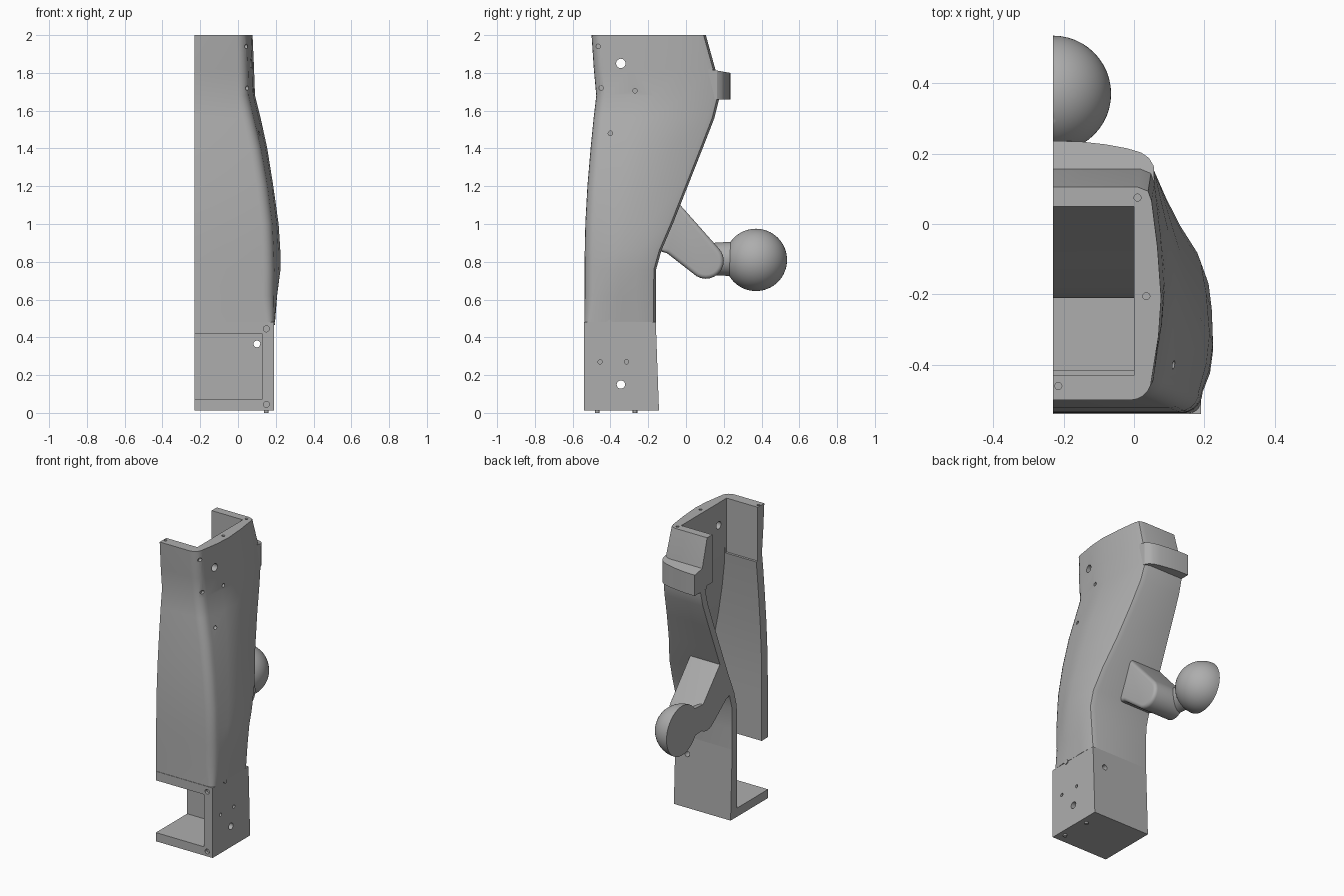
import bpy, bmesh, math
from mathutils import Vector, Matrix

cube = bpy.data.objects.get("Cube")
if cube:
    bpy.data.objects.remove(cube, do_unlink=True)

GREY = (0.42, 0.42, 0.42, 1)
mat = bpy.data.materials.new("plain grey")
mat.use_nodes = True
mat.diffuse_color = GREY
mat.node_tree.nodes["Principled BSDF"].inputs["Base Color"].default_value = GREY
CUT = -0.23   # flat plane where the half shell ends


def make(name, bm):
    bmesh.ops.recalc_face_normals(bm, faces=bm.faces)
    me = bpy.data.meshes.new(name)
    bm.to_mesh(me)
    bm.free()
    ob = bpy.data.objects.new(name, me)
    bpy.context.collection.objects.link(ob)
    me.materials.append(mat)
    return ob


def loft(name, rings):
    bm = bmesh.new()
    rows = [[bm.verts.new(p) for p in r] for r in rings]
    n = len(rows[0])
    for a, b in zip(rows, rows[1:]):
        for i in range(n):
            j = (i + 1) % n
            bm.faces.new((a[i], a[j], b[j], b[i]))
    bm.faces.new(rows[0])
    bm.faces.new(rows[-1])
    return make(name, bm)


def box(name, lo, hi):
    ring = [(lo[0], lo[1]), (hi[0], lo[1]), (hi[0], hi[1]), (lo[0], hi[1])]
    return loft(name, [[(x, y, z) for x, y in ring] for z in (lo[2], hi[2])])


def rod(name, a, b, r):
    a, b = Vector(a), Vector(b)
    bm = bmesh.new()
    m = Matrix.Translation((a + b) / 2) @ (b - a).to_track_quat('Z', 'Y').to_matrix().to_4x4()
    bmesh.ops.create_cone(bm, cap_ends=True, segments=20, radius1=r, radius2=r,
                          depth=(b - a).length, matrix=m)
    return make(name, bm)


def cut(ob, cutters):
    for c in cutters:
        mod = ob.modifiers.new("cut", 'BOOLEAN')
        mod.operation, mod.solver, mod.object = 'DIFFERENCE', 'EXACT', c
        bpy.context.view_layer.objects.active = ob
        bpy.ops.object.modifier_apply(modifier=mod.name)
        bpy.data.objects.remove(c, do_unlink=True)


def smooth(ob, angle=28):
    bpy.ops.object.select_all(action='DESELECT')
    ob.select_set(True)
    bpy.context.view_layer.objects.active = ob
    bpy.ops.object.shade_smooth_by_angle(angle=math.radians(angle))


def halve(bm):
    geom = bm.verts[:] + bm.edges[:] + bm.faces[:]
    r = bmesh.ops.bisect_plane(bm, geom=geom, plane_co=(CUT, 0, 0), plane_no=(-1, 0, 0),
                               clear_outer=True)
    edges = [e for e in r["geom_cut"] if isinstance(e, bmesh.types.BMEdge)]
    bmesh.ops.edgeloop_fill(bm, edges=edges)


# Shell sections: height, front y, back y, side x at front, middle and back
KEYS = [(0.48, -.537, -.16, .19, .19, .19), (0.62, -.537, -.16, .193, .207, .2),
        (0.76, -.537, -.158, .195, .225, .212), (0.86, -.536, -.13, .192, .224, .212),
        (1.0, -.533, -.07, .185, .215, .19), (1.2, -.522, .009, .16, .187, .14),
        (1.4, -.505, .088, .125, .155, .1), (1.56, -.489, .15, .087, .12, .073),
        (1.68, -.475, .18, .06, .09, .06), (1.82, -.488, .155, .057, .085, .058),
        (2.0, -.5, .105, .05, .077, .05)]


def section(k):
    z, yf, yb, xf, xm, xb = k
    ring = [(CUT, yf)]
    r = .035 if z < .6 else .06
    for i in range(6):   # rounded front corner
        t = math.pi / 2 * i / 5
        ring.append((xf - r + r * math.sin(t), yf + r - r * math.cos(t)))
    d = yb - yf
    ring += [((xf + xm) / 2 + .006, yf + .3 * d), (xm, yf + .48 * d), ((xm + xb) / 2 + .003, yf + .72 * d)]
    ring += [(xb, yb - .04), (xb - .01, yb - .012), (xb - .04, yb), (CUT, yb)]
    return [(x, y, z) for x, y in ring]


shell = loft("leg_shell", [section(k) for k in KEYS])

# Hollow of the shell, following the outside
inner = []
for k in [(0.4,) + KEYS[0][1:]] + KEYS[:9]:
    z, yf, yb, xf, xm, xb = k
    x = min(xf, xb) - .06
    inner.append([(-.3, yf + .065, z), (x, yf + .065, z), (x, yb - .05, z), (-.3, yb - .05, z)])
hollow = [loft("hollow", inner), box("top_hollow", (-.3, -.43, 1.64), (0, .05, 2.1))]
holes = [rod("bolt_hole", (-.1, -.345, 1.85), (.3, -.345, 1.85), .025)]
for y, z, x in [(-.465, 1.94, .03), (-.45, 1.72, .04), (-.27, 1.705, .05), (-.4, 1.48, .09)]:
    holes.append(rod("pin_hole", (x, y, z), (.3, y, z), .012))
for x, y in [(.01, .075), (.035, -.205), (-.215, -.46)]:
    holes.append(rod("top_pin_hole", (x, y, 1.96), (x, y, 2.1), .01))
cut(shell, hollow + holes)
smooth(shell)

# Base block with an open front window and slightly raked back
base = box("base_block", (CUT, -.54, .012), (.19, -.16, .48))
for v in base.data.vertices:
    if v.co.y > -.3 and v.co.z < .1:
        v.co.y = -.143
tools = [box("window", (-.3, -.6, .07), (.127, -.21, .42)),
         box("shaft", (-.3, -.472, .3), (.127, -.21, .6)),
         rod("side_hole", (.05, -.345, .15), (.3, -.345, .15), .022),
         rod("back_hole", (.1, -.3, .365), (.1, 0, .365), .018)]
for y in (-.455, -.315):
    tools.append(rod("side_pin_hole", (.16, y, .27), (.3, y, .27), .011))
for z in (.045, .445):
    tools.append(rod("front_screw_hole", (.15, -.6, z), (.15, -.52, z), .016))
cut(base, tools)
smooth(base)

# Small studs under the base and one on the seam
for y in (-.47, -.27):
    smooth(rod("base_stud", (.15, y, 0), (.15, y, .02), .012))
smooth(rod("seam_pin", (.17, -.41, .48), (.196, -.41, .48), .016))

# Curved rim behind the top
plan = [(CUT, .236), (-.15, .234), (-.08, .226), (-.02, .215), (.02, .203), (.042, .188), (.056, .165),
        (.058, .12), (.0, .11), (CUT, .11)]
rim = loft("back_rim", [[(x, y, 1.66) for x, y in plan],
                        [(x, y, 1.842 - .18 * y) for x, y in plan]])
smooth(rim)

# Angled arm with a rounded end and softened outer edge
prof = [(-.065, 1.105), (-.03, 1.1)]
for i in range(13):
    t = math.radians(45 - 180 * i / 12)
    prof.append((.105 + .095 * math.cos(t), .805 + .095 * math.sin(t)))
prof += [(-.1, .845), (-.15, .86)]
bm = bmesh.new()
face = bm.faces.new([bm.verts.new((CUT, y, z)) for y, z in prof])
ext = bmesh.ops.extrude_face_region(bm, geom=[face], use_keep_orig=True)
tip = [v for v in ext["geom"] if isinstance(v, bmesh.types.BMVert)]
bmesh.ops.translate(bm, verts=tip, vec=(.23, 0, 0))
rim_edges = [e for e in bm.edges if all(v.co.x > -.01 for v in e.verts)]
bmesh.ops.bevel(bm, geom=rim_edges, offset=.022, segments=4, profile=.5, affect='EDGES')
smooth(make("arm", bm), 35)

# Neck and half ball
bm = bmesh.new()
m = Matrix.Translation((CUT, .2, .815)) @ Matrix.Rotation(math.pi / 2, 4, 'X')
bmesh.ops.create_cone(bm, cap_ends=True, segments=40, radius1=.092, radius2=.085, depth=.12, matrix=m)
halve(bm)
smooth(make("ball_neck", bm))
bm = bmesh.new()
bmesh.ops.create_uvsphere(bm, u_segments=48, v_segments=32, radius=.165,
                          matrix=Matrix.Translation((CUT, .37, .81)))
halve(bm)
smooth(make("half_ball", bm))
